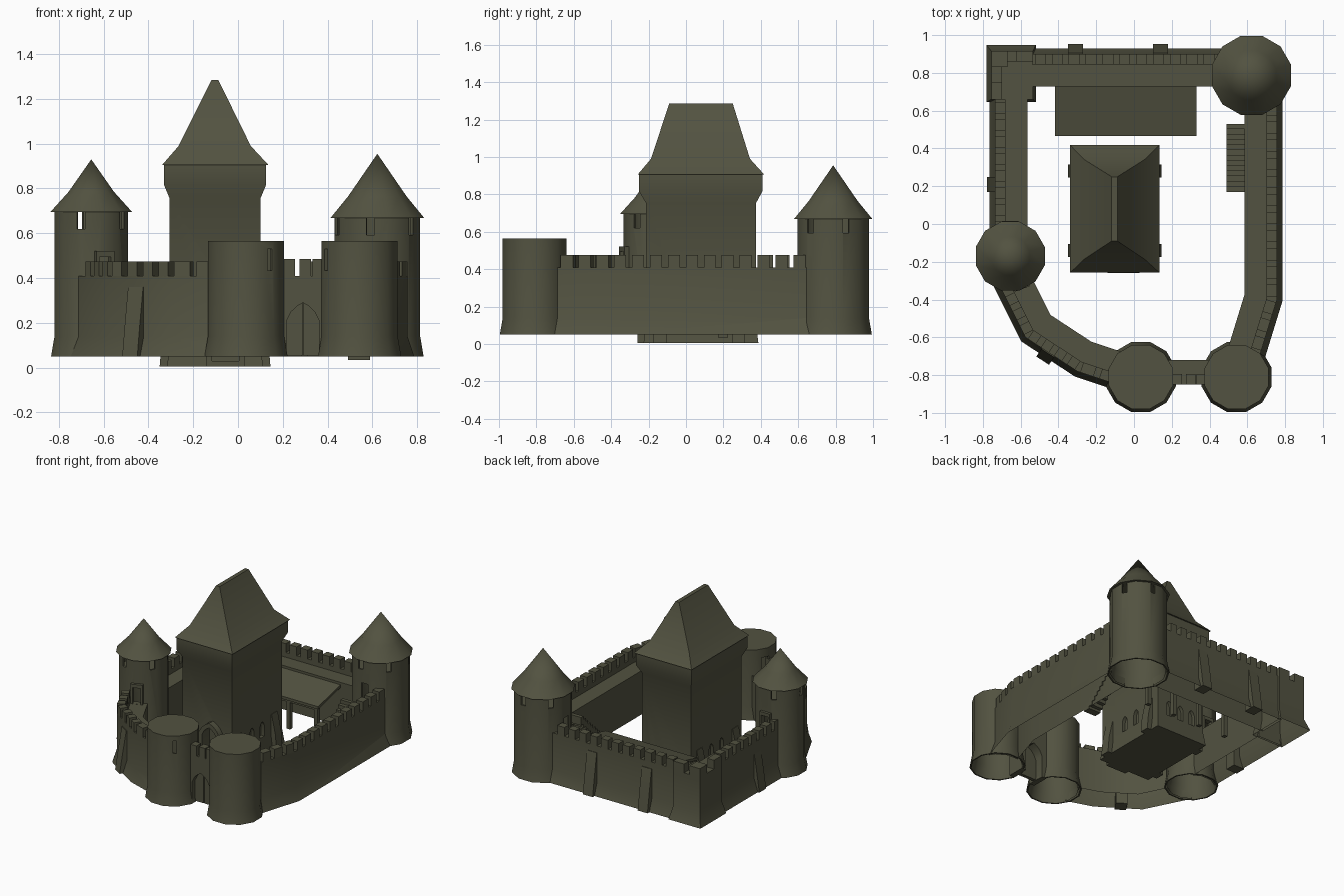
import bpy, bmesh, math
from mathutils import Vector

if "Cube" in bpy.data.objects:
    bpy.data.objects.remove(bpy.data.objects["Cube"])

stone = bpy.data.materials.new("olive stone")
stone.diffuse_color = (0.085, 0.085, 0.052, 1)
stone.use_nodes = True
stone.node_tree.nodes["Principled BSDF"].inputs["Base Color"].default_value = stone.diffuse_color


def make(name, verts, faces):
    me = bpy.data.meshes.new(name)
    me.from_pydata([tuple(v) for v in verts], [], faces)
    bm = bmesh.new()
    bm.from_mesh(me)
    bmesh.ops.recalc_face_normals(bm, faces=bm.faces[:])
    bm.to_mesh(me)
    bm.free()
    me.materials.append(stone)
    ob = bpy.data.objects.new(name, me)
    bpy.context.collection.objects.link(ob)
    return ob


def prism(name, pts, x, y, deg, length):
    """2D outline (u along deg, z) extruded symmetrically across."""
    a = math.radians(deg)
    u, n = Vector((math.cos(a), math.sin(a), 0)), Vector((-math.sin(a), math.cos(a), 0))
    k = len(pts)
    verts = [Vector((x, y, z)) + u * p + n * s * length / 2 for s in (-1, 1) for p, z in pts]
    faces = [list(range(k)), list(range(k, 2 * k))]
    faces += [[i, (i + 1) % k, k + (i + 1) % k, k + i] for i in range(k)]
    return make(name, verts, faces)


def rect(w, z0, z1):
    return [(-w / 2, z0), (w / 2, z0), (w / 2, z1), (-w / 2, z1)]


def arch(w, z0, spring, apex):
    h = apex - spring
    return [(-w / 2, z0), (w / 2, z0), (w / 2, spring), (w * .36, spring + h * .5), (w * .19, spring + h * .8),
            (0, apex), (-w * .19, spring + h * .8), (-w * .36, spring + h * .5), (-w / 2, spring)]


def box(name, x0, x1, y0, y1, z0, z1):
    return prism(name, rect(x1 - x0, z0, z1), (x0 + x1) / 2, (y0 + y1) / 2, 0, y1 - y0)


def loft(name, levels):
    """Stacked rectangles (x0, x1, y0, y1, z)."""
    v = [p for a, b, c, d, z in levels for p in ((a, c, z), (b, c, z), (b, d, z), (a, d, z))]
    f = [[0, 1, 2, 3], [len(v) - 4 + i for i in range(4)]]
    for j in range(len(levels) - 1):
        f += [[4*j + i, 4*j + (i+1) % 4, 4*j + 4 + (i+1) % 4, 4*j + 4 + i] for i in range(4)]
    return make(name, v, f)


def lathe(name, x, y, prof, n=12):
    """Revolve a profile that starts and ends on the axis."""
    verts, faces, rows = [], [], []
    for r, z in prof:
        s = len(verts)
        if r == 0:
            verts.append((x, y, z))
            rows.append([s] * n)
        else:
            for i in range(n):
                t = 2 * math.pi * (i + .5) / n
                verts.append((x + r * math.cos(t), y + r * math.sin(t), z))
            rows.append(list(range(s, s + n)))
    for a, b in zip(rows, rows[1:]):
        for i in range(n):
            j = (i + 1) % n
            faces.append(list(dict.fromkeys([a[i], a[j], b[j], b[i]])))
    return make(name, verts, faces)


def cut(targets, cutter):
    for ob in targets:
        m = ob.modifiers.new("cut", 'BOOLEAN')
        m.object, m.operation, m.solver = cutter, 'DIFFERENCE', 'EXACT'
        bpy.context.view_layer.objects.active = ob
        bpy.ops.object.modifier_apply(modifier=m.name)
    bpy.data.objects.remove(cutter)


def radial_cut(targets, x, y, r, deg, w, z0, z1, depth=0.09):
    t = math.radians(deg)
    cut(targets, prism("cutter", rect(w, z0, z1), x + r * math.cos(t), y + r * math.sin(t), deg + 90, depth))


def open_bottom(ob):
    """Drop the faces resting on the foot of a wall."""
    bm = bmesh.new()
    bm.from_mesh(ob.data)
    bmesh.ops.delete(bm, geom=[f for f in bm.faces if f.normal.z < -.9 and f.calc_center_median().z < .06],
                     context='FACES')
    bm.to_mesh(ob.data)
    bm.free()


# ---- round towers ----
T = 0.014
towers = {"left_tower": (-.655, -.17, .17), "back_right_tower": (.622, .787, .198),
          "gate_tower_left": (.036, -.81, .176), "gate_tower_right": (.543, -.81, .176)}


def tower(name, top, floor=None):
    x, y, r = towers[name]
    ceil = (floor or top) - .02
    p = [(0, ceil), (r - T, ceil), (r - T, .14), (r + .006, .05), (r + .016, .05), (r, .14), (r, top)]
    p += [(r - T, top), (r - T, floor), (0, floor)] if floor else [(0, top)]
    return lathe(name, x, y, p), x, y, r


for name, top, bend, apex, start, slots, doors in (
        ("left_tower", .695, (.105, .785), .93, -106, 5, (-70, 90)),
        ("back_right_tower", .668, (.135, .765), .955, 21, 6, (-90, 180))):
    ob, x, y, r = tower(name, top, .57)
    lathe(name + "_roof", x, y, [(0, top), (r + .019, top), bend, (0, apex)])
    for d in doors:
        parts = [ob]
        if name == "left_tower":
            t = math.radians(d)
            parts.append(prism("tower_door_frame", rect(.085, .37, .52), x + .165 * math.cos(t),
                               y + .165 * math.sin(t), d + 90, .04))
        radial_cut(parts, x, y, r, d, .055, .376, .495)
    for i in range(slots):
        radial_cut([ob], x, y, r, start + 360 / slots * i, .036, top - .075, top + .02)

for name, slit, door in (("gate_tower_left", -52, 160), ("gate_tower_right", -152, 110)):
    ob, x, y, r = tower(name, .565)
    radial_cut([ob], x, y, r, slit, .024, .435, .53)
    radial_cut([ob], x, y, r, door, .06, .376, .5)

# ---- curtain walls: profile swept along the outer line, court on the left ----
PROFILE = [(-.03, .05), (0, .14), (0, .41), (.055, .41), (.055, .375), (.172, .375), (.172, .05)]


def curtain(name, path, near):
    path = [Vector((*p, 0)) for p in path]
    dirs = [(b - a).normalized() for a, b in zip(path, path[1:])]
    left = [Vector((-d.y, d.x, 0)) for d in dirs]
    verts, faces, k = [], [], len(PROFILE)
    for i, p in enumerate(path):
        a, b = left[max(i - 1, 0)], left[min(i, len(left) - 1)]
        m = (a + b) / (1 + a.dot(b))
        verts += [p + m * o + Vector((0, 0, z)) for o, z in PROFILE]
    for j in range(len(path) - 1):
        faces += [[k*j + i, k*j + (i+1) % k, k*j + k + (i+1) % k, k*j + k + i] for i in range(k)]
    faces += [list(range(k)), list(range(len(verts) - k, len(verts)))]
    ob = make(name, verts, faces)
    # keep the tower shells hollow
    for t in near:
        x, y, r = towers[t]
        cut([ob], lathe("cutter", x, y, [(0, 0), (r - .007, 0), (r - .007, .5), (0, .5)]))
    open_bottom(ob)
    # merlons along every stretch
    for p, q, d, l in zip(path, path[1:], dirs, left):
        length = (q - p).length
        n = max(1, round(length / .092))
        step = length / n
        for i in range(n):
            c = p + d * step * (i + .5) + l * .0275
            if all((c.xy - Vector(towers[t][:2])).length > towers[t][2] - .01 for t in near):
                prism(name + "_merlon", rect(step - .032, .405, .475), c.x, c.y,
                      math.degrees(math.atan2(d.y, d.x)), .055)


curtain("right_wall", [(.64, -.78), (.757, -.4), (.757, .75)], ["gate_tower_right", "back_right_tower"])
curtain("back_wall", [(.62, .90), (-.54, .90)], ["back_right_tower"])
curtain("left_wall", [(-.735, .66), (-.735, -.15)], ["left_tower"])
curtain("front_left_wall", [(-.765, -.22), (-.575, -.6), (-.3, -.78), (0, -.88)],
        ["left_tower", "gate_tower_left"])

# ---- square corner tower ----
open_bottom(loft("corner_tower", [(-.782, -.52, .645, .948, .05), (-.755, -.535, .66, .915, .14),
                                  (-.755, -.535, .66, .915, .375)]))
for a, b, c, d, h in ((-.755, -.535, .86, .915, .41), (-.755, -.70, .66, .86, .41),
                      (-.755, -.67, .83, .915, .475), (-.625, -.535, .86, .915, .475),
                      (-.755, -.70, .66, .75, .475)):
    box("corner_parapet", a, b, c, d, .37, h)

# ---- gate with a closed pair of doors ----
gate = box("gate_wall", .18, .40, -.85, -.72, .05, .41)
cut([gate], prism("cutter", arch(.145, 0, .21, .29), .29, -.785, 0, .3))
door = prism("gate_doors", arch(.145, .055, .21, .29), .29, -.80, 0, .025)
cut([door], box("cutter", .287, .292, -.83, -.805, 0, .3))
for a, b in ((.197, .255), (.275, .325), (.332, .375)):
    box("gate_merlon", a, b, -.85, -.795, .405, .485)

# ---- wall buttresses ----
WEDGE = [(-.04, .05), (.052, .05), (.03, .2), (.004, .36), (-.04, .36)]
for x, y, deg in ((-.31, .90, 90), (.14, .90, 90), (-.725, .21, 180), (-.455, -.68, 237)):
    prism("wall_buttress", WEDGE, x, y, deg, .08)

# ---- keep ----
B = (-.305, .10, -.215, .375)
keep = loft("keep", [(-.317, .112, -.227, .387, .005), (*B, .1), (*B, .755),
                     (-.33, .125, -.25, .408, .815), (-.33, .125, -.25, .408, .908)])
loft("keep_roof", [(-.338, .135, -.258, .418, .906), (-.265, .057, -.187, .342, .99),
                   (-.118, -.088, -.09, .25, 1.285)])
frame = prism("keep_door_frame", arch(.17, .005, .26, .345), -.055, -.235, 0, .05)
cut([keep, frame], prism("cutter", arch(.12, .03, .245, .31), -.055, -.24, 0, .14))
for x, y, deg in [(s, y, 90) for s in (-.305, .10) for y in (.02, .14)] + [(x, .375, 0) for x in (-.2, -.1, 0)]:
    cut([keep], prism("cutter", arch(.05, .13, .21, .245), x, y, deg, .05))
KEEP_WEDGE = [(-.03, .005), (.045, .005), (.035, .12), (.004, .26), (-.03, .26)]
for y in (-.14, .28):
    prism("keep_buttress", KEEP_WEDGE, .10, y, 0, .07)
    prism("keep_buttress", KEEP_WEDGE, -.305, y, 180, .07)

# ---- lean-to shed on the back wall ----
prism("shed_roof", [(.465, .275), (.74, .34), (.74, .36), (.465, .295)], -.043, 0, 90, .75)
box("shed_beam", -.40, .31, .49, .52, .25, .285)
for i in range(4):
    x = -.385 + i * .227
    box("shed_post", x - .015, x + .015, .49, .52, .05, .28)

# ---- open stairs up to the wall walk ----
N = 13
for i in range(N):
    y, z = .17 + .36 * i / N, .035 + .34 * (i + 1) / N
    box("stair_step", .49, .59, y, y + .36 / N, max(.035, z - .06), z)

# ---- shading: gentle bends smooth, edges crisp ----
bpy.ops.object.select_all(action='SELECT')
bpy.context.view_layer.objects.active = keep
bpy.ops.object.shade_smooth_by_angle(angle=math.radians(35))
